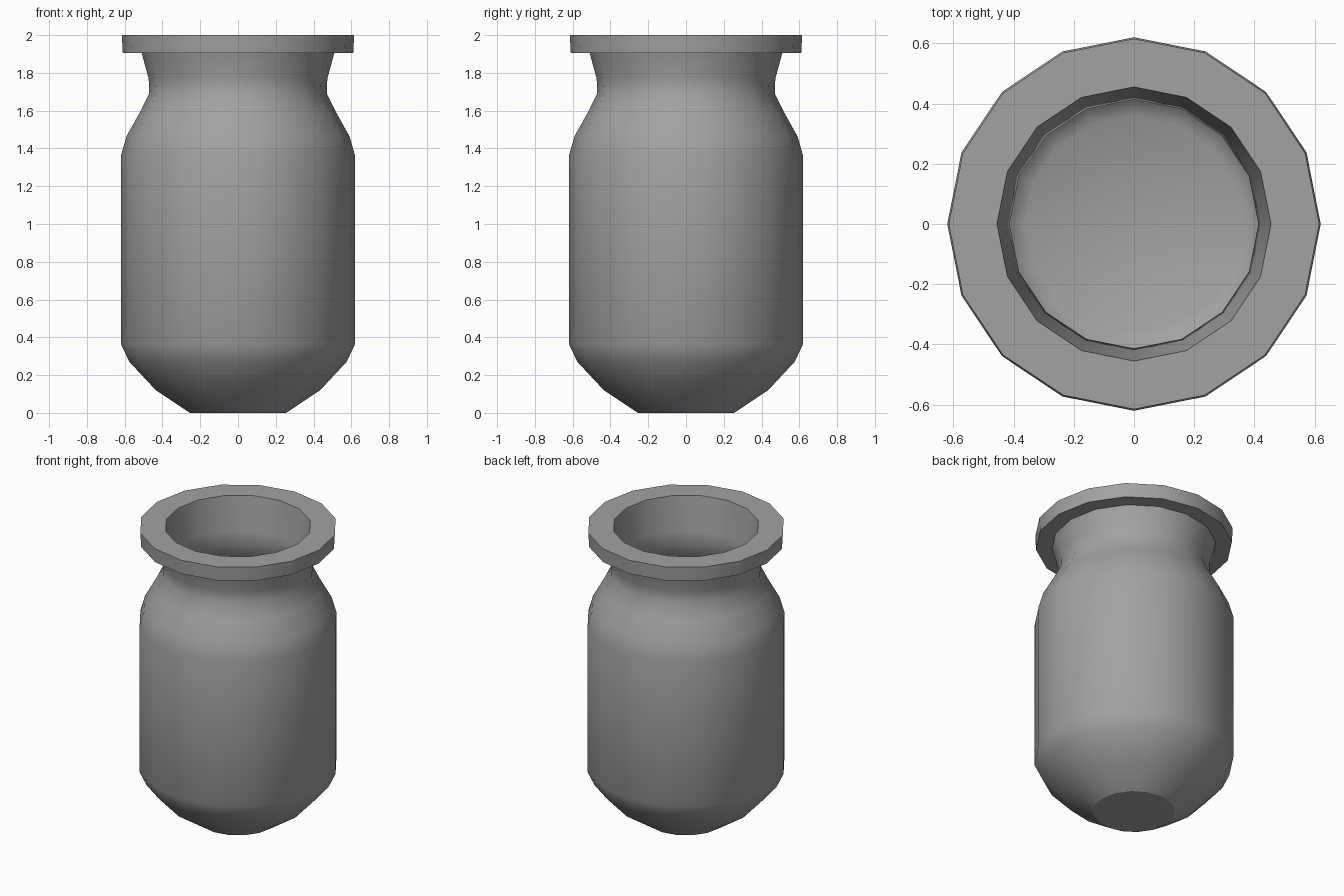
import bpy, bmesh, math

if "Cube" in bpy.data.objects:
    bpy.data.objects.remove(bpy.data.objects["Cube"])

SIDES = 16

# One matte grey for the whole vessel
grey = bpy.data.materials.new("stone_grey")
grey.diffuse_color = (0.36, 0.36, 0.36, 1)
grey.use_nodes = True
grey.node_tree.nodes["Principled BSDF"].inputs["Base Color"].default_value = grey.diffuse_color

# Outside going up, over the rim, then down the inside (radius, height)
profile = [
    (0.255, 0.0), (0.435, 0.12), (0.575, 0.27), (0.62, 0.365),     # base
    (0.62, 1.36), (0.59, 1.465), (0.52, 1.59), (0.47, 1.69),       # body, shoulder
    (0.473, 1.77), (0.51, 1.905),                                  # neck
    (0.61, 1.905), (0.615, 2.0), (0.455, 2.0),                     # rim
    (0.423, 1.77), (0.413, 1.68), (0.465, 1.57), (0.535, 1.45),    # inner neck
    (0.565, 1.35), (0.565, 0.38), (0.53, 0.29),                    # inner wall
    (0.41, 0.14), (0.36, 0.115),                                   # inner floor
]

bm = bmesh.new()
rings = []
for r, z in profile:
    rings.append([bm.verts.new((r * math.cos(2 * math.pi * i / SIDES),
                                r * math.sin(2 * math.pi * i / SIDES), z))
                  for i in range(SIDES)])
for a, b in zip(rings, rings[1:]):
    for i in range(SIDES):
        j = (i + 1) % SIDES
        bm.faces.new((a[i], a[j], b[j], b[i]))

# Flat base and inner floor
bm.faces.new(rings[0][::-1])
bm.faces.new(rings[-1])
bmesh.ops.recalc_face_normals(bm, faces=bm.faces)

mesh = bpy.data.meshes.new("jar")
bm.to_mesh(mesh)
bm.free()
jar = bpy.data.objects.new("jar", mesh)
bpy.context.collection.objects.link(jar)
mesh.materials.append(grey)

# Smooth sides with crisp rim and base edges
bpy.context.view_layer.objects.active = jar
jar.select_set(True)
bpy.ops.object.shade_smooth_by_angle(angle=math.radians(32))
